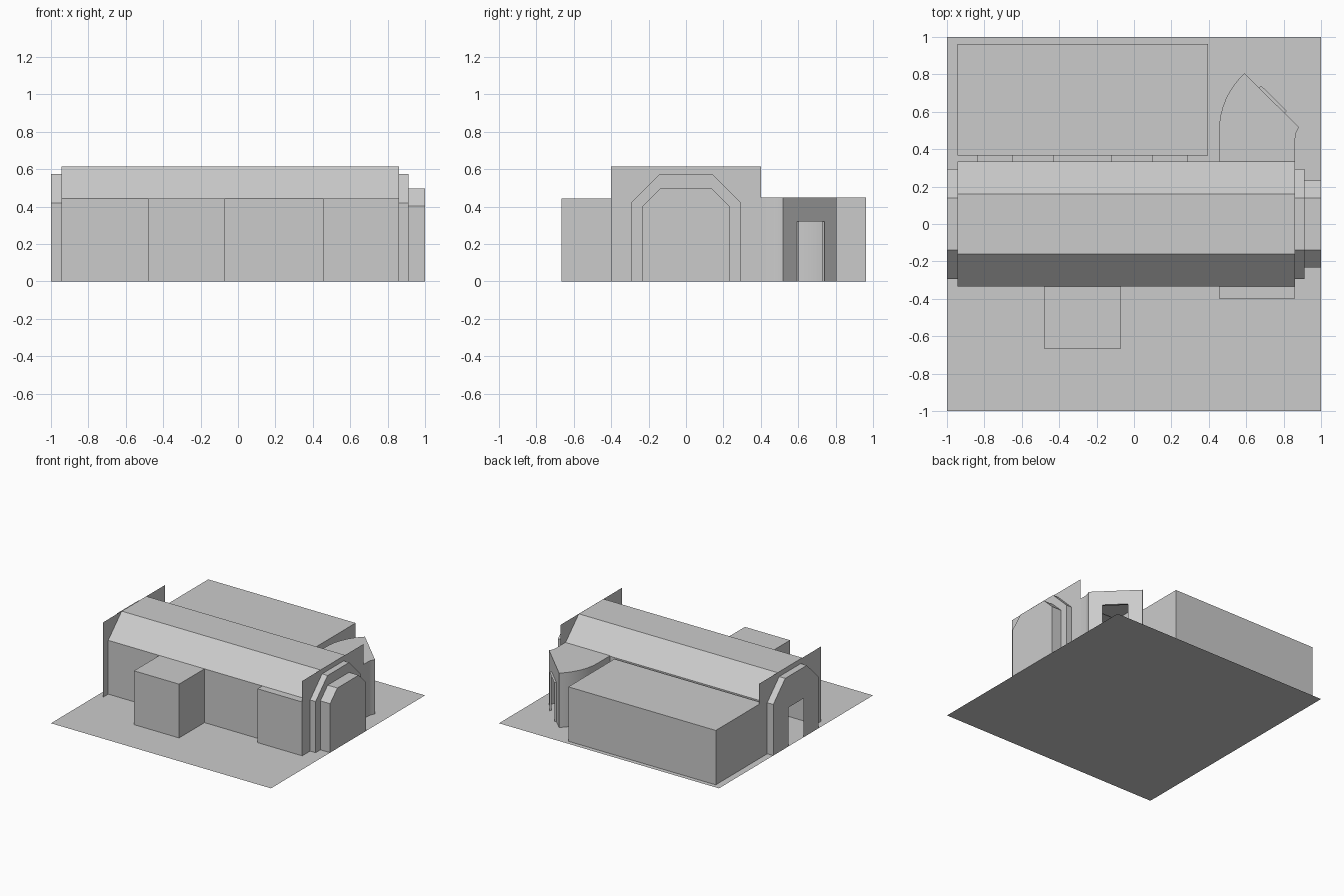
import bpy, bmesh
from math import sin, cos, radians
from mathutils import Vector

if "Cube" in bpy.data.objects:
    bpy.data.objects.remove(bpy.data.objects["Cube"])

WALL_H, ROOF_H, DOOR_H = 0.442, 0.615, 0.32
X0, X1, Y = -0.945, 0.862, 0.335      # hall ends and half width


def make(name, faces, smooth=False):
    """Build one sheet-walled object from a list of polygons."""
    bm = bmesh.new()
    for pts in faces:
        bm.faces.new([bm.verts.new(p) for p in pts])
    bmesh.ops.remove_doubles(bm, verts=bm.verts, dist=0.0005)
    bmesh.ops.recalc_face_normals(bm, faces=bm.faces)
    mesh = bpy.data.meshes.new(name)
    bm.to_mesh(mesh)
    bm.free()
    ob = bpy.data.objects.new(name, mesh)
    bpy.context.collection.objects.link(ob)
    if smooth:
        bpy.context.view_layer.objects.active = ob
        ob.select_set(True)
        bpy.ops.object.shade_smooth_by_angle(angle=radians(30))
        ob.select_set(False)
    return ob


def wall(a, b, h, doors=()):
    """Vertical wall from a to b; doors are (start, end, top) along it."""
    a, b = Vector(a), Vector(b)
    d = (b - a).normalized()

    def panel(s, e, z0, z1):
        p, q = a + d * s, a + d * e
        return [(p.x, p.y, z0), (q.x, q.y, z0), (q.x, q.y, z1), (p.x, p.y, z1)]
    out, pos = [], 0.0
    for s, e, top in doors:
        if s - pos > 0.001:
            out.append(panel(pos, s, 0, h))
        if h - top > 0.001:
            out.append(panel(s, e, top, h))
        pos = e
    if (b - a).length - pos > 0.001:
        out.append(panel(pos, (b - a).length, 0, h))
    return out


def room(pts, h):
    """Walls along an open outline plus its flat roof."""
    out = [f for a, b in zip(pts, pts[1:]) for f in wall(a, b, h)]
    return out + [[(x, y, h) for x, y in pts]]


def passage(a, b, offset, top):
    """Door lining: two jambs and a head, pushed along offset."""
    prof = [(*a, 0), (*a, top), (*b, top), (*b, 0)]
    o = Vector((*offset, 0))
    return [[p, q, Vector(q) + o, Vector(p) + o] for p, q in zip(prof, prof[1:])]


def arch(w, shoulder, top_w, top):
    return [(-w, 0), (-w, shoulder), (-top_w, top), (top_w, top), (w, shoulder), (w, 0)]


def sleeve(prof, xa, xb):
    return [[(xa, *p), (xa, *q), (xb, *q), (xb, *p)] for p, q in zip(prof, prof[1:])]


def arch_ring(x, outer, inner):
    return [[(x, *p) for p in (outer[i], outer[i + 1], inner[i + 1], inner[i])]
            for i in range(len(outer) - 1)]


HALL = arch(Y, WALL_H, 0.16, ROOF_H)
PORTAL = arch(0.295, 0.42, 0.14, 0.575)
TUNNEL = arch(0.232, 0.402, 0.138, 0.495)

# Ground slab
make("ground", [[(-1, -1, 0), (1, -1, 0), (1, 1, 0), (-1, 1, 0)]])

# Hall: side walls with openings to the annexes, and the chamfered roof
back_doors = [(-0.84, -0.65), (-0.43, -0.12), (0.095, 0.29)]
hall = sleeve(HALL[1:5], X0, X1)
hall += wall((X0, -Y), (X1, -Y), WALL_H,
             [(-0.48 - X0, -0.07 - X0, WALL_H), (0.455 - X0, X1 - X0, WALL_H)])
hall += wall((X0, Y), (X1, Y), WALL_H,
             [(a - X0, b - X0, DOOR_H) for a, b in back_doors]
             + [(0.455 - X0, X1 - X0, WALL_H)])
make("hall", hall)

# Flat end walls around the hall profile, and the ring down to each portal
for name, x in (("left_end_wall", X0), ("right_end_wall", X1)):
    sides = [[(x, s * y, z) for y, z in
              [(0.4, 0), (0.4, ROOF_H), (0.16, ROOF_H), (Y, WALL_H), (Y, 0)]]
             for s in (-1, 1)]
    make(name, sides + arch_ring(x, HALL, PORTAL))

# Left portal with a doorway in its outer face
door = [(-0.1, 0), (-0.1, DOOR_H), (-0.1, DOOR_H), (0.1, DOOR_H), (0.1, DOOR_H), (0.1, 0)]
left = sleeve(PORTAL, X0, -1)
left += [[(-1, s * y, z) for y, z in
          [(0.295, 0), (0.295, 0.42), (0.14, 0.575), (0.1, DOOR_H), (0.1, 0)]]
         for s in (-1, 1)]
left.append([(-1, -0.14, 0.575), (-1, 0.14, 0.575), (-1, 0.1, DOOR_H), (-1, -0.1, DOOR_H)])
make("left_portal", left)

# Right portal stepping down to a closed tunnel stub
make("right_portal", sleeve(PORTAL, X1, 0.912) + arch_ring(0.912, PORTAL, TUNNEL))
make("right_tunnel", sleeve(TUNNEL, 0.912, 1) + [[(1, *p) for p in TUNNEL]])

# Front alcoves, open to the hall
make("front_alcove", room([(-0.48, -Y), (-0.48, -0.665), (-0.07, -0.665), (-0.07, -Y)], 0.442))
make("front_side_alcove", room([(0.455, -Y), (0.455, -0.397), (X1, -0.397), (X1, -Y)], 0.442))

# Large back room, reached through three short passages
BX0, BX1, BY0, BY1, BH = -0.945, 0.395, 0.365, 0.963, 0.447
back = room([(BX0, BY0), (BX0, BY1), (BX1, BY1), (BX1, BY0)], BH)
back += wall((BX0, BY0), (BX1, BY0), BH, [(a - BX0, b - BX0, DOOR_H) for a, b in back_doors])
make("back_room", back)
make("back_passages", [f for a, b in back_doors
                       for f in passage((a, Y), (b, Y), (0, BY0 - Y), DOOR_H)])

# Corner room: curved side, slanted door wall, short return
R = 0.412
curve = [(0.455 + R - R * cos(radians(t)), 0.5 + R * sin(radians(t)))
         for t in [47.8 * i / 8 for i in range(9)]]
A, B = Vector(curve[-1]), Vector((0.882, 0.518))
ret = [tuple(B), (0.866, 0.485), (X1, 0.46), (X1, Y)]
outline = [(0.455, Y)] + curve
corner = [f for a, b in zip(outline, outline[1:]) for f in wall(a, b, BH)]
corner += wall(A, B, BH, [(0.11, 0.303, DOOR_H)])
corner += [f for a, b in zip(ret, ret[1:]) for f in wall(a, b, BH)]
corner.append([(x, y, BH) for x, y in outline + ret])
make("corner_room", corner, smooth=True)

# Door frame projecting from the slanted wall
d = (B - A).normalized()
make("corner_door_frame", passage(A + d * 0.11, A + d * 0.303,
                                  Vector((-d.y, d.x)) * 0.016, DOOR_H))
